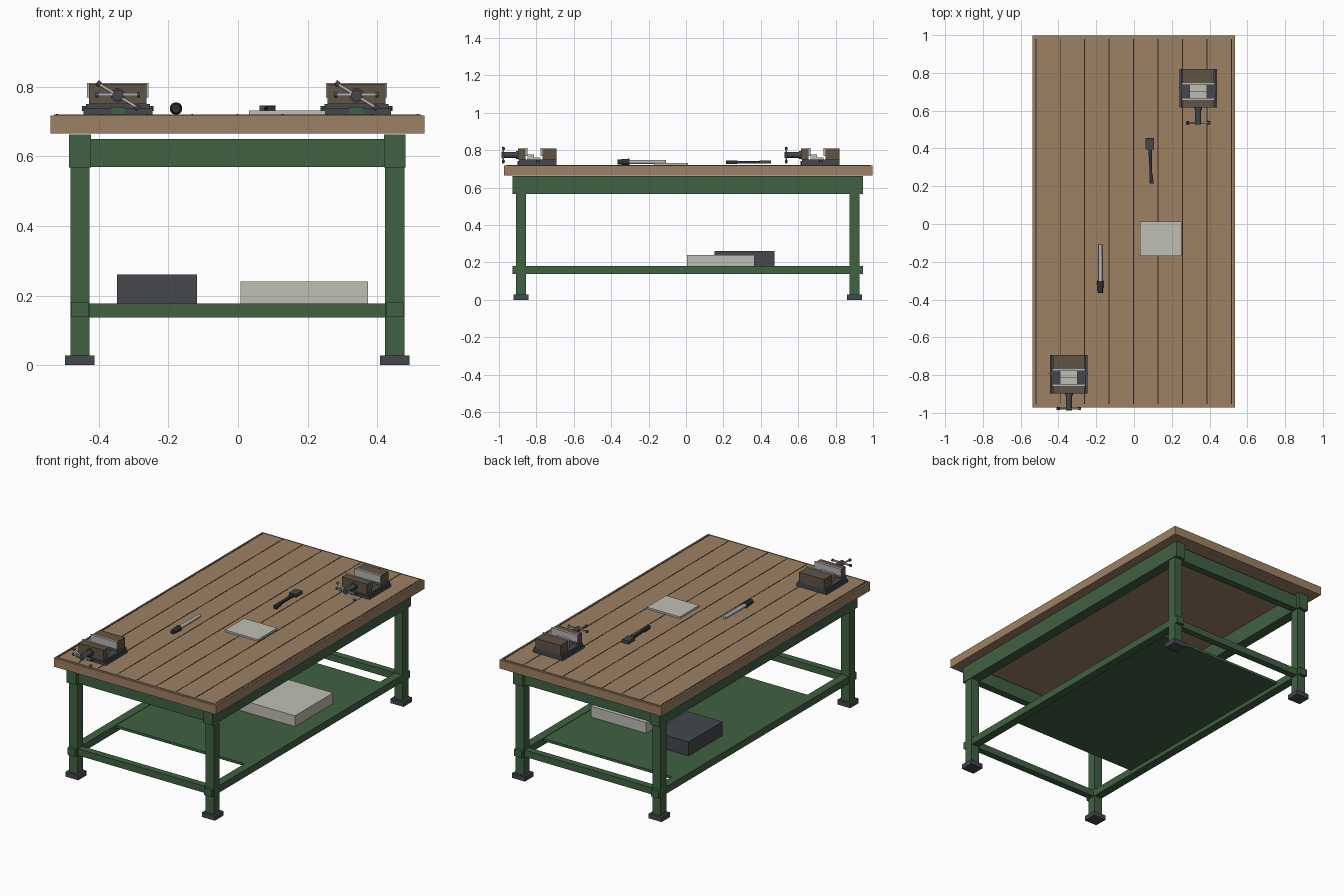
import bpy, bmesh, math
from mathutils import Vector

if "Cube" in bpy.data.objects:
    bpy.data.objects.remove(bpy.data.objects["Cube"])


def mat(name, r, g, b):
    m = bpy.data.materials.new(name)
    m.diffuse_color = (r, g, b, 1)
    m.use_nodes = True
    m.node_tree.nodes["Principled BSDF"].inputs["Base Color"].default_value = m.diffuse_color
    return m


WOOD = mat("oak wood", 0.34, 0.22, 0.125)
GROOVE = mat("groove dark brown", 0.03, 0.02, 0.014)
GREEN = mat("green paint", 0.052, 0.12, 0.056)
DARK = mat("dark grey metal", 0.058, 0.064, 0.07)
BLACK = mat("charcoal grip", 0.028, 0.03, 0.034)
BROWN = mat("brown cast iron", 0.12, 0.088, 0.06)
LIGHT = mat("pale grey", 0.52, 0.51, 0.46)
STEEL = mat("bright steel", 0.45, 0.46, 0.45)


def finish(name, bm, material):
    bmesh.ops.recalc_face_normals(bm, faces=bm.faces)
    me = bpy.data.meshes.new(name)
    bm.to_mesh(me)
    bm.free()
    me.materials.append(material)
    ob = bpy.data.objects.new(name, me)
    bpy.context.collection.objects.link(ob)
    return ob


def box(name, x, y, z, material):
    """Box from (min, max) pairs on each axis."""
    bm = bmesh.new()
    bmesh.ops.create_cube(bm, size=1)
    for v in bm.verts:
        v.co = Vector([(a + b) / 2 + c * (b - a) for (a, b), c in zip((x, y, z), v.co)])
    return finish(name, bm, material)


def rod(name, p, q, r1, r2, material, sides=12):
    """Cylinder or cone from p to q."""
    p, q = Vector(p), Vector(q)
    d = q - p
    bm = bmesh.new()
    bmesh.ops.create_cone(bm, cap_ends=True, segments=sides, radius1=r1, radius2=r2, depth=d.length)
    rot = d.to_track_quat('Z', 'Y')
    for v in bm.verts:
        v.co = rot @ v.co + (p + q) / 2
    ob = finish(name, bm, material)
    for f in ob.data.polygons:
        f.use_smooth = len(f.vertices) == 4
    return ob


def prism(name, pts, z, material):
    """Flat outline in x, y raised between two heights."""
    bm = bmesh.new()
    face = bm.faces.new([bm.verts.new((px, py, z[0])) for px, py in pts])
    top = bmesh.ops.extrude_face_region(bm, geom=[face])
    for v in top["geom"]:
        if isinstance(v, bmesh.types.BMVert):
            v.co.z = z[1]
    return finish(name, bm, material)


def around(c, half):
    return (c - half, c + half)


CX = -0.002
LEG_X, LEG_Y = 0.452, (-0.882, 0.9)

# Tabletop slab, plank layer and plank seams
box("tabletop", (-0.538, 0.535), (-0.972, 0.998), (0.665, 0.717), WOOD)
box("plank_layer", (-0.528, 0.525), (-0.96, 0.986), (0.717, 0.7205), WOOD)
for i in range(-4, 5):
    box("plank_seam", around(CX + i * 0.1295, 0.0025), (-0.952, 0.98), (0.7195, 0.7215), GROOVE)

# Legs and feet
for y in LEG_Y:
    for s in (-1, 1):
        x = CX + s * LEG_X
        box("leg", around(x, 0.0275), around(y, 0.0265), (0.02, 0.662), GREEN)
        box("foot", around(x, 0.0425), around(y, 0.04), (0, 0.028), DARK)
    # End rails
    inner = (CX - LEG_X + 0.02, CX + LEG_X - 0.02)
    box("upper_end_rail", inner, around(y, 0.022), (0.569, 0.65), GREEN)
    box("lower_end_rail", inner, around(y, 0.02), (0.137, 0.177), GREEN)

# Long side rails running past the legs
for s in (-1, 1):
    x = CX + s * LEG_X
    box("upper_side_rail", around(x, 0.0315), (-0.927, 0.945), (0.567, 0.662), GREEN)
    box("lower_side_rail", around(x, 0.025), (-0.927, 0.945), (0.138, 0.18), GREEN)

# Lower shelf with boxes
box("shelf", (CX - 0.44, CX + 0.44), (-0.54, 0.74), (0.162, 0.177), GREEN)
box("dark_case", (-0.348, -0.117), (0.152, 0.472), (0.177, 0.26), DARK)
box("pale_case", (0.007, 0.373), (0.005, 0.366), (0.177, 0.241), LIGHT)


def vise(cx, cy):
    def part(name, x, y, z, m):
        box("vise_" + name, (cx + x[0], cx + x[1]), (cy + y[0], cy + y[1]), z, m)

    def bar(name, p, q, r, m, r2=None):
        rod("vise_" + name, (cx + p[0], cy + p[1], p[2]), (cx + q[0], cy + q[1], q[2]),
            r, r if r2 is None else r2, m)

    # Stepped base with a painted front boss and side bolts
    part("base", (-0.099, 0.099), (-0.1, 0.104), (0.7205, 0.737), DARK)
    part("bed", (-0.092, 0.092), (-0.095, 0.104), (0.737, 0.75), DARK)
    part("boss", (-0.02, 0.02), (-0.104, -0.09), (0.722, 0.742), GREEN)
    for s in (-1, 1):
        bar("bolt", (s * 0.094, 0.005, 0.73), (s * 0.094, 0.005, 0.744), 0.009, DARK)
    # Jaws and bright faces
    part("rear_jaw", (-0.083, 0.083), (0.03, 0.104), (0.75, 0.808), BROWN)
    part("front_jaw", (-0.083, 0.083), (-0.1, -0.06), (0.75, 0.808), BROWN)
    part("rear_jaw_face", (-0.088, 0.088), (0.02, 0.03), (0.768, 0.811), STEEL)
    part("front_jaw_face", (-0.088, 0.088), (-0.06, -0.05), (0.768, 0.811), STEEL)
    # Stepped slide between the jaws
    part("slide", (-0.047, 0.047), (-0.05, 0.02), (0.748, 0.762), LIGHT)
    part("slide_step", (-0.047, 0.047), (-0.05, -0.015), (0.762, 0.776), LIGHT)
    # Screw and cross handle
    bar("screw", (0, -0.1, 0.775), (0, -0.19, 0.775), 0.016, DARK)
    bar("screw_collar", (0, -0.1, 0.775), (0, -0.112, 0.775), 0.021, DARK)
    part("front_bar", (-0.058, 0.058), (-0.185, -0.177), (0.773, 0.781), STEEL)
    for s in (-1, 1):
        bar("bar_knob", (s * 0.055, -0.181, 0.777), (s * 0.064, -0.181, 0.777), 0.008, DARK)
    a, b = (-0.052, -0.18, 0.806), (0.052, -0.18, 0.742)
    bar("handle", a, b, 0.0045, STEEL)
    for x, z in ((-1, 0.806), (1, 0.742)):
        bar("handle_knob", (x * 0.05, -0.18, z + x * 0.001), (x * 0.06, -0.18, z - x * 0.006), 0.008, DARK)


vise(0.34, 0.716)
vise(-0.345, -0.797)

# Pale sheet on the bench
box("pale_sheet", (0.032, 0.251), (-0.17, 0.012), (0.7205, 0.731), LIGHT)

# Round file with tapered grip
rod("file_grip", (-0.178, -0.366, 0.737), (-0.178, -0.302, 0.737), 0.013, 0.018, BLACK)
rod("file_blade", (-0.178, -0.305, 0.737), (-0.178, -0.108, 0.737), 0.011, 0.01, STEEL)

# Flat hand tool: square head, narrow neck, wider grip
box("tool_head", (0.062, 0.107), (0.394, 0.455), (0.728, 0.746), DARK)
prism("tool_neck", [(0.076, 0.396), (0.094, 0.396), (0.094, 0.27), (0.083, 0.27)], (0.73, 0.742), BLACK)
prism("tool_grip", [(0.081, 0.275), (0.096, 0.275), (0.105, 0.215), (0.083, 0.215)], (0.726, 0.744), BLACK)
